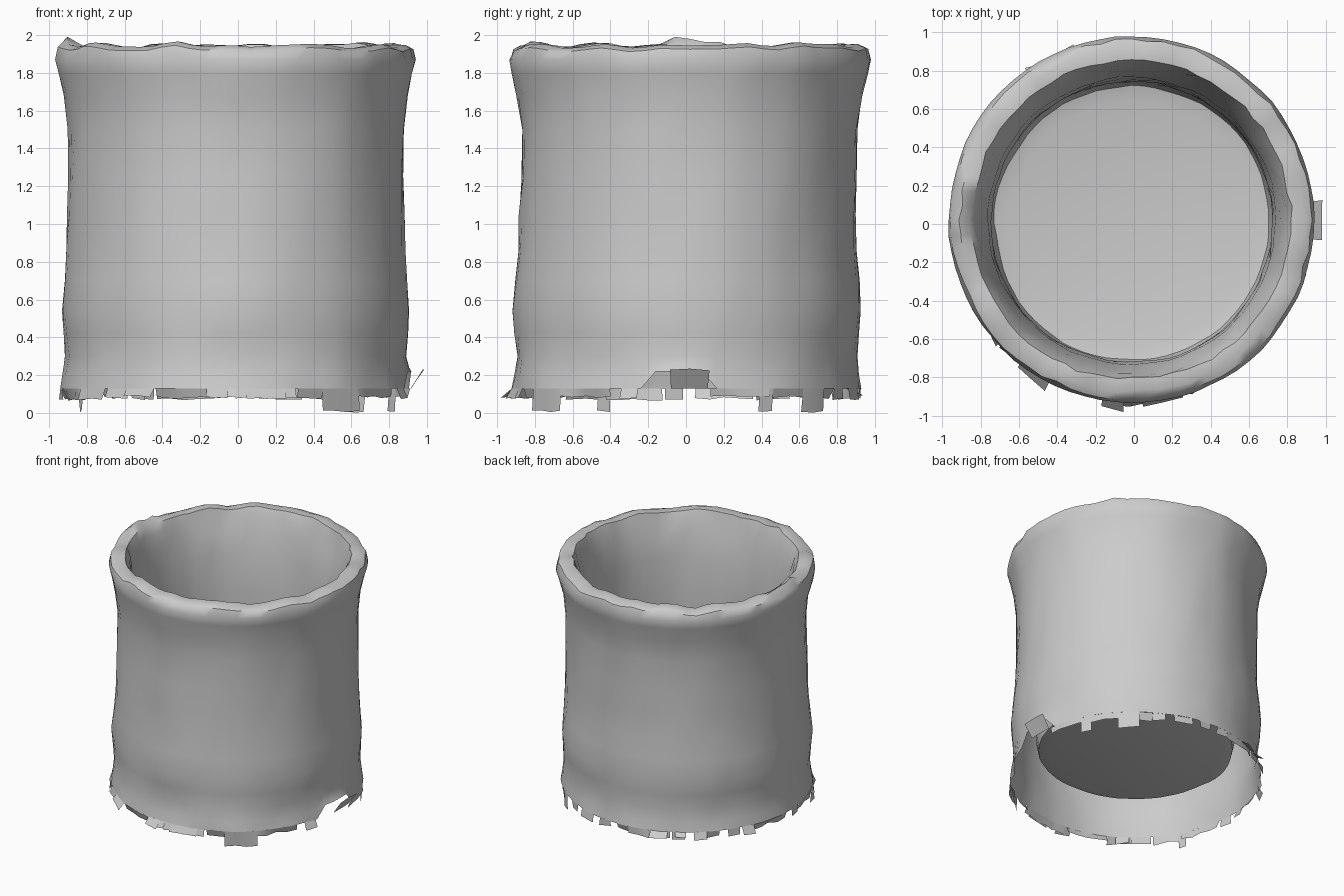
import bpy, bmesh, math, random
from mathutils import Vector, noise

random.seed(4)
SEG = 72

old = bpy.data.objects.get("Cube")
if old:
    bpy.data.objects.remove(old, do_unlink=True)

clay = bpy.data.materials.new("grey clay")
clay.use_nodes = True
clay.diffuse_color = (0.6, 0.6, 0.6, 1)
clay.node_tree.nodes["Principled BSDF"].inputs["Base Color"].default_value = clay.diffuse_color


def finish(bm, name, angle):
    mesh = bpy.data.meshes.new(name)
    bm.to_mesh(mesh)
    bm.free()
    mesh.materials.append(clay)
    obj = bpy.data.objects.new(name, mesh)
    bpy.context.collection.objects.link(obj)
    bpy.ops.object.select_all(action='DESELECT')
    obj.select_set(True)
    bpy.context.view_layer.objects.active = obj
    bpy.ops.object.shade_smooth_by_angle(angle=math.radians(angle))


def point(r, a, z):
    # the whole pot leans slightly and its wall is a little uneven
    lean = min(z, 1.9) / 1.9
    p = Vector((math.cos(a), math.sin(a), 1.25 * z))
    r += 0.01 * noise.noise(2 * p) + 0.009 * noise.noise(6 * p)
    return Vector((r * math.cos(a) - 0.012, r * math.sin(a) + 0.02 * lean, z))


def ring(bm, r, z, wobble):
    verts = []
    for i in range(SEG):
        a = math.tau * i / SEG
        dz = wobble * noise.noise(Vector((4 * math.cos(a), 4 * math.sin(a), 9)))
        dr = wobble * random.uniform(-0.25, 0.25)
        verts.append(bm.verts.new(point(r + dr, a, z + dz)))
    return verts


# Pot: one thin skin running up the outside, over the rim and down to the
# raised floor; the hollow between the two walls is open underneath
outside = [(0.927, 0.13), (0.914, 0.2), (0.9, 0.3), (0.912, 0.42), (0.922, 0.54),
           (0.91, 0.7), (0.894, 0.86), (0.89, 1.05), (0.888, 1.25), (0.89, 1.5),
           (0.91, 1.68), (0.94, 1.8), (0.955, 1.87)]
rim = [(0.938, 1.925), (0.895, 1.945), (0.832, 1.942), (0.808, 1.88)]
inside = [(0.78, 1.76), (0.75, 1.6), (0.737, 1.3), (0.735, 1.0), (0.737, 0.65),
          (0.735, 0.43), (0.715, 0.335), (0.64, 0.315)]

bm = bmesh.new()
rings = [ring(bm, r, z, 0) for r, z in outside]
rings += [ring(bm, r, z, 0.035) for r, z in rim]
rings += [ring(bm, r, z, 0) for r, z in inside]
for lo, hi in zip(rings, rings[1:]):
    for i in range(SEG):
        j = (i + 1) % SEG
        bm.faces.new((lo[i], lo[j], hi[j], hi[i]))
bm.faces.new(rings[-1])

# Torn notch in the lower edge on the left side
for row, lift in zip(rings, (0.09, 0.04)):
    for v in row:
        if abs(math.atan2(v.co.y, v.co.x) + 0.05) < 0.15:
            v.co.z += lift
# One raised chip on the rim
for v in rings[len(outside) + 1]:
    if (v.co - Vector((-0.88, 0.05, 1.95))).length < 0.14:
        v.co.z += 0.035
finish(bm, "pot", 40)

# Ragged foot: thin scraps hanging from the lower edge
bm = bmesh.new()


def scrap(deg, width, bottom, flare=0.0, top=0.13, r=0.927):
    a, h = math.radians(deg), math.radians(width) / 2
    steps = max(1, int(width / 5))
    up, down = [], []
    for k in range(steps + 1):
        b = a - h + 2 * h * k / steps
        up.append(bm.verts.new(point(r, b, top)))
        down.append(bm.verts.new(point(r + flare + random.uniform(-0.015, 0.015), b,
                                       bottom + random.uniform(0, 0.015))))
    for k in range(steps):
        bm.faces.new((down[k], down[k + 1], up[k + 1], up[k]))


deg = 8
while deg < 345:
    width = random.choice((6, 9, 14, 20))
    scrap(deg + width / 2, width, random.uniform(0.065, 0.08), random.uniform(-0.03, 0.025))
    deg += width + random.choice((0, 1, 4))

# Longest scraps and flaps bent outwards
for spot, width, low, flare in ((307, 15, 0.0, 0.0), (27, 5, 0.0, 0.0), (47, 10, 0.0, 0.0),
                                (208, 4, 0.0, 0.0), (264, 7, 0.07, 0.04), (280, 13, 0.07, 0.035),
                                (237, 11, 0.08, 0.04), (112, 8, 0.08, 0.05), (122, 5, 0.1, 0.05)):
    scrap(spot, width, low, flare)
scrap(1, 12, 0.22, 0.055)
finish(bm, "ragged_foot", 30)
